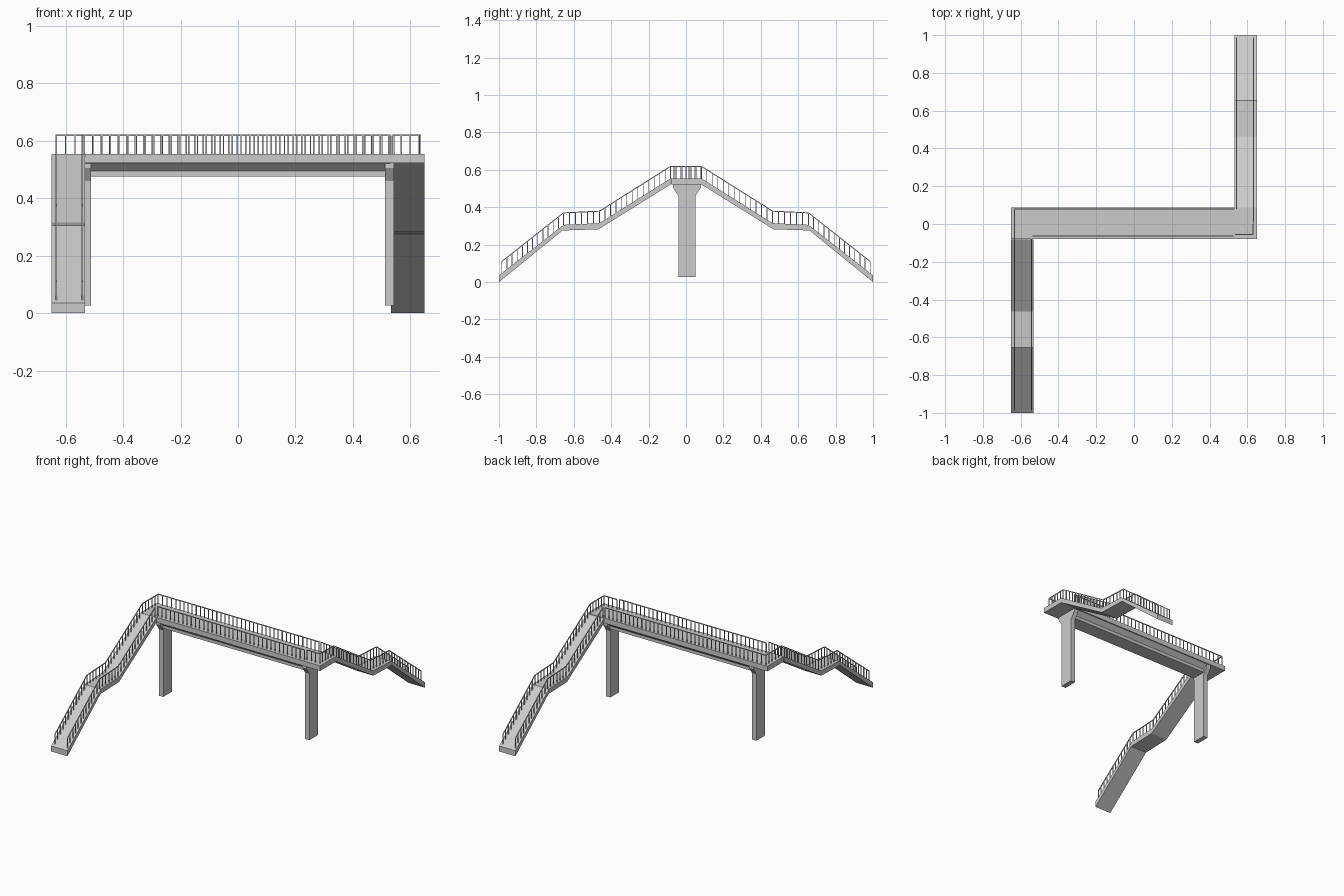
import bpy, bmesh, math
from mathutils import Vector, Matrix

if "Cube" in bpy.data.objects:
    bpy.data.objects.remove(bpy.data.objects["Cube"])


def finish(name, bm):
    bmesh.ops.recalc_face_normals(bm, faces=bm.faces)
    mesh = bpy.data.meshes.new(name)
    bm.to_mesh(mesh)
    bm.free()
    obj = bpy.data.objects.new(name, mesh)
    bpy.context.collection.objects.link(obj)
    return obj


def extrude_x(name, profile, x0, x1):
    """Extrude a closed (y, z) profile from x0 to x1."""
    bm = bmesh.new()
    face = bm.faces.new([bm.verts.new((x0, y, z)) for y, z in profile])
    new = bmesh.ops.extrude_face_region(bm, geom=[face])["geom"]
    verts = [v for v in new if isinstance(v, bmesh.types.BMVert)]
    bmesh.ops.translate(bm, verts=verts, vec=(x1 - x0, 0, 0))
    return finish(name, bm)


def bar(bm, a, b, width):
    """Square bar between two points."""
    a, b = Vector(a), Vector(b)
    d = b - a
    up = Vector((0, 0, 1))
    if d.cross(up).length < 1e-6:
        up = Vector((0, 1, 0))
    side = d.cross(up).normalized()
    top = side.cross(d).normalized()
    rot = Matrix((side, top, d.normalized())).transposed().to_4x4()
    mat = Matrix.Translation((a + b) / 2) @ rot @ Matrix.Diagonal((width, width, d.length, 1))
    bmesh.ops.create_cube(bm, size=1, matrix=mat)


def railing(name, path, spacing, height=0.064):
    """Handrail on evenly spaced upright bars along a floor path."""
    bm = bmesh.new()
    lift = Vector((0, 0, height))
    for a, b in zip(path, path[1:]):
        a, b = Vector(a), Vector(b)
        bar(bm, a + lift, b + lift, 0.005)
        n = max(1, round((b - a).length / spacing))
        for i in range(n + 1):
            p = a.lerp(b, i / n)
            bar(bm, p - Vector((0, 0, 0.004)), p + lift, 0.0045)
    return finish(name, bm)


DECK_TOP, CY = 0.555, 0.005

# walkway slab
extrude_x("deck_slab", [(-0.08, 0.522), (0.088, 0.522), (0.088, DECK_TOP), (-0.08, DECK_TOP)],
          -0.65, 0.65)

# tapered girder below the slab
half = [(0.076, 0.522), (0.048, 0.495), (0.048, 0.475)]
extrude_x("deck_girder", [(CY + y, z) for y, z in half] + [(CY - y, z) for y, z in reversed(half)],
          -0.53, 0.53)

# columns with flared heads
half = [(0.075, 0.523), (0.075, 0.505), (0.045, 0.46), (0.045, 0.026)]
column = [(CY + y, z) for y, z in half] + [(CY - y, z) for y, z in reversed(half)]
for side, s in (("left", -1), ("right", 1)):
    extrude_x(side + "_column", column, s * 0.512, s * 0.543)

# stair ramps with a middle landing, one towards each side
top = [(0.082, DECK_TOP), (0.463, 0.315), (0.655, 0.306), (1.0, 0.036)]
under = [(1.0, 0.0), (0.66, 0.276), (0.468, 0.282), (0.082, 0.522)]
for side, s in (("left", -1), ("right", 1)):
    extrude_x(side + "_stair", [(s * y, z) for y, z in top + under], s * 0.532, s * 0.65)
    # stair railings, inner and outer
    rail_line = [top[0], top[1], top[2], (0.985, 0.046)]
    for part, x in (("inner", 0.542), ("outer", 0.633)):
        railing(f"{side}_{part}_stair_railing",
                [(s * x, s * y, z) for y, z in rail_line], 0.034)

# walkway railings
railing("front_deck_railing", [(-0.535, -0.064, DECK_TOP), (0.525, -0.064, DECK_TOP)], 0.03)
railing("back_deck_railing", [(-0.535, 0.08, DECK_TOP), (0.53, 0.08, DECK_TOP)], 0.03)
railing("left_corner_railing", [(-0.535, 0.08, DECK_TOP), (-0.633, 0.08, DECK_TOP),
                                (-0.633, -0.082, DECK_TOP)], 0.03)
railing("right_corner_railing", [(0.537, -0.055, DECK_TOP), (0.63, -0.055, DECK_TOP),
                                 (0.633, 0.082, DECK_TOP)], 0.03)
